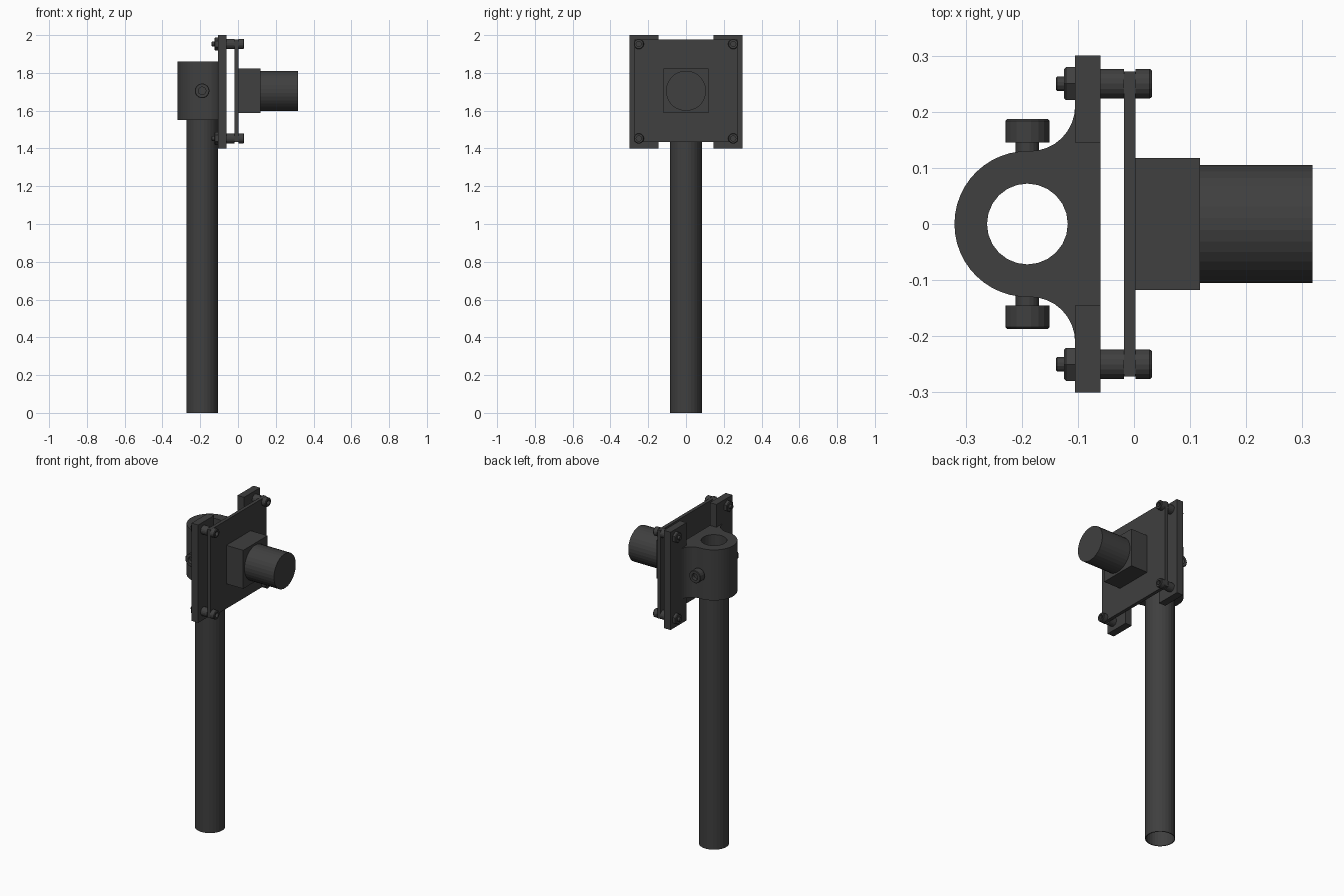
import bpy, bmesh
from math import cos, sin, pi, atan2
from mathutils import Vector

if "Cube" in bpy.data.objects:
    bpy.data.objects.remove(bpy.data.objects["Cube"])

mat = bpy.data.materials.new("dark_grey")
mat.diffuse_color = (0.05, 0.05, 0.05, 1)
mat.use_nodes = True
mat.node_tree.nodes["Principled BSDF"].inputs["Base Color"].default_value = mat.diffuse_color


def finish(name, bm):
    bmesh.ops.recalc_face_normals(bm, faces=bm.faces)
    me = bpy.data.meshes.new(name)
    bm.to_mesh(me)
    bm.free()
    me.materials.append(mat)
    ob = bpy.data.objects.new(name, me)
    bpy.context.collection.objects.link(ob)
    return ob


def box(name, x, y, z):
    bm = bmesh.new()
    bmesh.ops.create_cube(bm, size=1)
    for v in bm.verts:
        v.co = Vector([r[0] + (c + 0.5) * (r[1] - r[0]) for c, r in zip(v.co, (x, y, z))])
    return finish(name, bm)


def lathe(name, axis, centre, profile, segs, tube=False):
    """Spin (distance along axis, radius) pairs; ends are capped unless it is a tube."""
    bm = bmesh.new()
    a = "XYZ".index(axis)
    rings = []
    for d, r in profile:
        ring = []
        for i in range(segs):
            t = 2 * pi * (i + 0.5) / segs
            p = Vector(centre)
            p[a] += d
            p[(a + 1) % 3] += r * cos(t)
            p[(a + 2) % 3] += r * sin(t)
            ring.append(bm.verts.new(p))
        rings.append(ring)
    pairs = list(zip(rings, rings[1:]))
    if tube:
        pairs.append((rings[-1], rings[0]))
    else:
        bm.faces.new(rings[0])
        bm.faces.new(rings[-1])
    for p, q in pairs:
        for i in range(segs):
            j = (i + 1) % segs
            bm.faces.new((p[i], p[j], q[j], q[i]))
    return finish(name, bm)


PX, CZ = -0.19, 1.705

# Hollow pole
lathe("pole", "Z", (PX, 0, 0), [(0, 0.084), (1.56, 0.084), (1.56, 0.079), (0, 0.079)], 28, tube=True)

# Clamp profile: round collar flowing through fillets into the back plate
rc, rf, face = 0.13, 0.08, -0.105
fx = face - rf
fy = ((rc + rf) ** 2 - (fx - PX) ** 2) ** 0.5
t0 = atan2(fy, fx - PX)
half = [(-0.06, 0.145), (-0.10, 0.145), (-0.10, fy)]
half += [(fx + rf * cos(t), fy + rf * sin(t)) for t in [(t0 - pi) * i / 8 for i in range(9)]]
half += [(PX + rc * cos(t), rc * sin(t)) for t in [t0 + (pi - t0) * i / 12 for i in range(1, 12)]]
outer = half + [(PX - rc, 0)] + [(x, -y) for x, y in reversed(half)]
bore = [(PX + 0.072 * cos(2 * pi * i / 24), 0.072 * sin(2 * pi * i / 24)) for i in range(24)]
cu = bpy.data.curves.new("clamp", "CURVE")
cu.dimensions, cu.fill_mode, cu.extrude = "2D", "BOTH", 0.155
for pts in (outer, bore):
    sp = cu.splines.new("POLY")
    sp.points.add(len(pts) - 1)
    sp.use_cyclic_u = True
    for p, (x, y) in zip(sp.points, pts):
        p.co = (x, y, 0, 1)
clamp = bpy.data.objects.new("clamp", cu)
bpy.context.collection.objects.link(clamp)
clamp.location.z = CZ
cu.materials.append(mat)
bpy.context.view_layer.objects.active = clamp
clamp.select_set(True)
bpy.ops.object.convert(target="MESH")
for poly in clamp.data.polygons:
    poly.use_smooth = False

# Front plate, square housing and round barrel
box("front_plate", (-0.018, 0.003), (-0.272, 0.272), (1.434, 1.976))
box("housing", (0.003, 0.118), (-0.118, 0.118), (CZ - 0.118, CZ + 0.118))
lathe("barrel", "X", (0, 0, CZ), [(0.118, 0.106), (0.318, 0.106)], 32)

for s, side in ((-1, "near"), (1, "far")):
    # Vertical mounting strip
    box(f"{side}_strip", (-0.105, -0.06), sorted((s * 0.145, s * 0.3)), (1.4, 2.0))

    # Socket-head clamping screw
    lathe(f"{side}_clamp_screw", "Y", (PX, 0, CZ),
          [(s * d, r) for d, r in ((0.09, 0.021), (0.145, 0.021), (0.145, 0.039), (0.184, 0.039),
                                   (0.187, 0.036), (0.187, 0.02), (0.165, 0.02))], 18)

    for z, level in ((1.453, "lower"), (1.953, "upper")):
        # Plate bolt: head with socket, spacer, hex nut and protruding tip
        c = (0, s * 0.25, z)
        tag = f"{side}_{level}"
        lathe(f"{tag}_bolt_head", "X", c, [(0.003, 0.027), (0.028, 0.027), (0.032, 0.024),
                                           (0.032, 0.014), (0.015, 0.014)], 18)
        lathe(f"{tag}_spacer", "X", c, [(-0.06, 0.027), (-0.018, 0.027)], 18)
        lathe(f"{tag}_nut", "X", c, [(-0.105, 0.034), (-0.121, 0.034), (-0.125, 0.03)], 6)
        lathe(f"{tag}_bolt_tip", "X", c, [(-0.12, 0.013), (-0.137, 0.013), (-0.139, 0.011)], 12)
